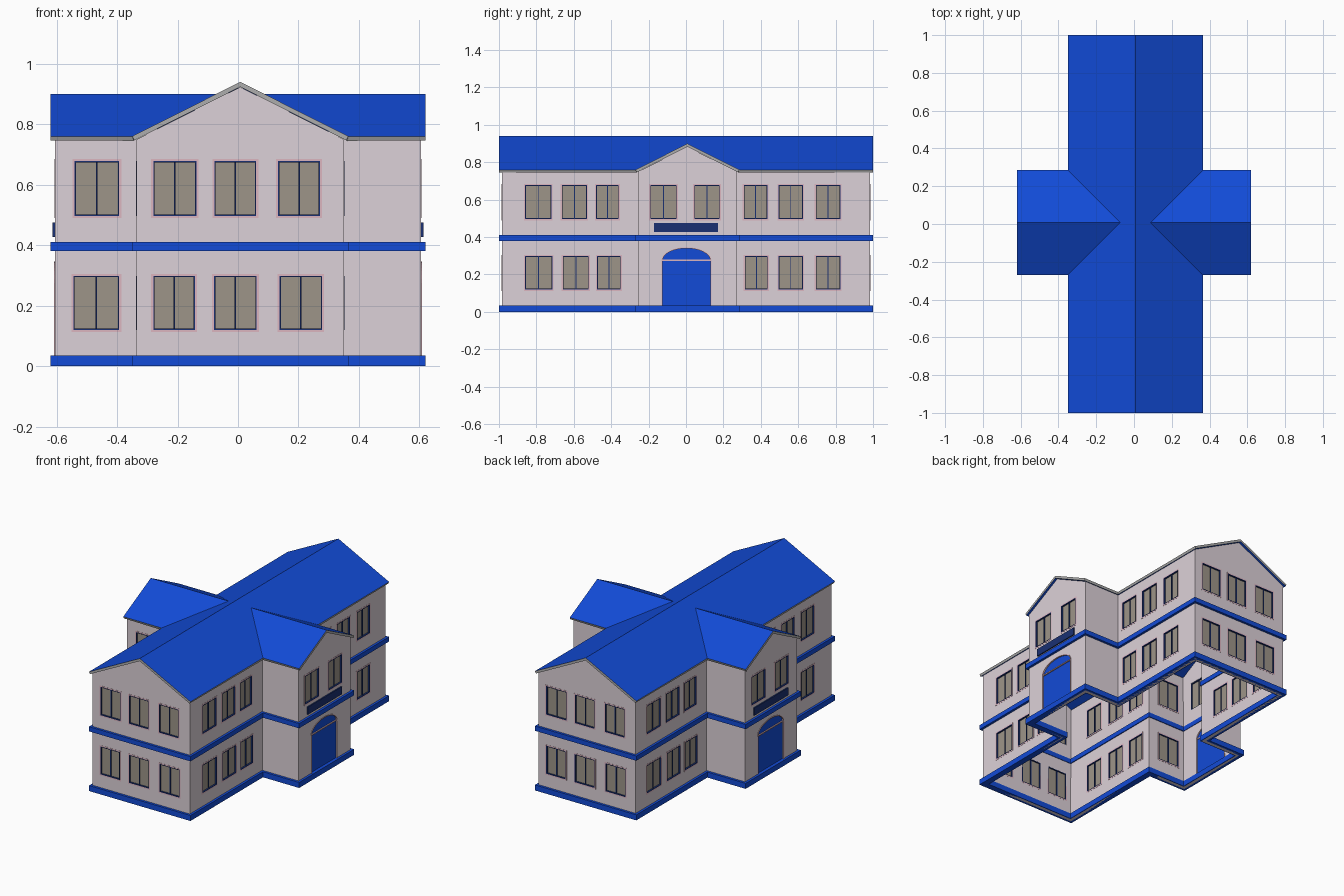
import bpy, bmesh, math

if "Cube" in bpy.data.objects:
    bpy.data.objects.remove(bpy.data.objects["Cube"])

C = 0.0075            # centre line of the roof ridges
WALL_IN = 0.015       # walls sit this far inside roof and bands
THICK = 0.02


def material(name, rgb):
    m = bpy.data.materials.new(name)
    m.diffuse_color = (*rgb, 1)
    m.use_nodes = True
    m.node_tree.nodes["Principled BSDF"].inputs["Base Color"].default_value = m.diffuse_color
    return m


WALL = material("wall_paint", (0.72, 0.64, 0.69))
BLUE = material("blue", (0.006, 0.07, 0.68))
NAVY = material("navy", (0.01, 0.03, 0.17))
GLASS = material("glass", (0.34, 0.30, 0.25))
PINK = material("pink_trim", (0.72, 0.47, 0.53))
FASCIA = material("fascia_grey", (0.42, 0.42, 0.42))


def finish(bm, name, mats, recalc=True):
    if recalc:
        bmesh.ops.recalc_face_normals(bm, faces=bm.faces)
    me = bpy.data.meshes.new(name)
    bm.to_mesh(me)
    bm.free()
    ob = bpy.data.objects.new(name, me)
    bpy.context.collection.objects.link(ob)
    for m in mats:
        me.materials.append(m)
    return ob


def prism(bm, pts, place, d0, d1):
    lo = [bm.verts.new(place(u, v, d0)) for u, v in pts]
    hi = [bm.verts.new(place(u, v, d1)) for u, v in pts]
    n = len(pts)
    bm.faces.new(lo[::-1])
    bm.faces.new(hi)
    for i in range(n):
        j = (i + 1) % n
        bm.faces.new((lo[i], lo[j], hi[j], hi[i]))


def ring(bm, outer, inner, place, d0, d1):
    n = len(outer)
    loops = [[bm.verts.new(place(u, v, d)) for u, v in pts]
             for pts, d in ((outer, d0), (outer, d1), (inner, d1), (inner, d0))]
    for k in range(4):
        a, b = loops[k], loops[(k + 1) % 4]
        for i in range(n):
            j = (i + 1) % n
            bm.faces.new((a[i], a[j], b[j], b[i]))


def rect(u0, u1, v0, v1, g=0.0):
    return [(u0 - g, v0 - g), (u1 + g, v0 - g), (u1 + g, v1 + g), (u0 - g, v1 + g)]


def cross(i):
    """Cross-shaped plan, inset by i, counter-clockwise."""
    X, Y, a, b = 0.62 - i, 1 - i, 0.3575 - i, 0.2775 - i
    return [(C - a, -Y), (C + a, -Y), (C + a, C - b), (X, C - b), (X, C + b), (C + a, C + b),
            (C + a, Y), (C - a, Y), (C - a, C + b), (-X, C + b), (-X, C - b), (C - a, C - b)]


def facade(axis, pos, sign, flip=False):
    """Maps (along wall, height, outward depth) to world space."""
    def place(u, z, d):
        u = 2 * C - u if flip else u
        p = pos + sign * d
        return (u, p, z) if axis == "y" else (p, u, z)
    return place


# Window layout: spans along the wall per storey
UP, LOW = (0.497, 0.678), (0.12, 0.298)
end_up = [(-0.28, -0.138), (-0.078, 0.06), (0.133, 0.271)]
end_low = [(-0.28, -0.143), (-0.079, 0.062), (0.138, 0.278)]
side_up = [(-0.86, -0.72), (-0.664, -0.53), (-0.48, -0.36),
           (0.31, 0.435), (0.495, 0.625), (0.695, 0.825)]
side_low = [(-0.86, -0.715), (-0.658, -0.52), (-0.475, -0.35),
            (0.315, 0.437), (0.495, 0.625), (0.695, 0.825)]
wing_up = [(-0.19, -0.05), (0.045, 0.18)]

x_main, x_wing, y_end, y_wing = 0.3425, 0.605, 0.985, 0.2625
groups = [
    (facade("y", -y_end, -1), end_up, end_low),
    (facade("y", y_end, 1, True), end_up, end_low),
    (facade("x", C + x_main, 1), side_up, side_low),
    (facade("x", C - x_main, -1, True), side_up, side_low),
    (facade("x", x_wing, 1), wing_up, []),
    (facade("x", -x_wing, -1, True), wing_up, []),
    (facade("y", C - y_wing, -1), [(-0.54, -0.393)], [(-0.544, -0.393)]),
]

cut, trim, frame, pane = (bmesh.new() for _ in range(4))
for place, ups, lows in groups:
    for spans, (z0, z1) in ((ups, UP), (lows, LOW)):
        for u0, u1 in spans:
            r, inner, mid = rect(u0, u1, z0, z1), rect(u0, u1, z0, z1, -0.004), (u0 + u1) / 2
            prism(cut, r, place, -0.06, 0.03)
            ring(trim, rect(u0, u1, z0, z1, 0.007), r, place, -THICK - 0.001, 0.001)
            ring(frame, r, inner, place, -THICK - 0.001, 0.0015)
            prism(frame, rect(mid - 0.0025, mid + 0.0025, z0, z1), place, -0.018, -0.004)
            prism(pane, inner, place, -0.013, -0.009)

# Arched entrances on both wings, with blank sign boards above
D0, D1, SPRING, TOP = -0.125, 0.13, 0.275, 0.34


def arch(g=0.0):
    m, h = (D0 + D1) / 2, (D1 - D0) / 2 + g
    pts = [(m - h, 0.02), (m + h, 0.02)]
    return pts + [(m + h * math.cos(t), SPRING + (TOP - SPRING + g) * math.sin(t))
                  for t in (math.pi * k / 16 for k in range(17))]


door, sign = bmesh.new(), bmesh.new()
for place in (groups[4][0], groups[5][0]):
    prism(cut, arch(), place, -0.06, 0.03)
    ring(trim, arch(0.006), arch(), place, -THICK - 0.001, 0.003)
    prism(trim, rect(D0, D1, SPRING - 0.003, SPRING + 0.004), place, -0.018, 0.001)
    prism(door, arch(), place, -0.014, -0.006)
    prism(sign, rect(-0.17, 0.17, 0.427, 0.475), place, -0.001, 0.008)

finish(trim, "opening_trim", [PINK])
finish(frame, "window_frames", [NAVY])
finish(pane, "window_panes", [GLASS])
finish(door, "entrance_doors", [BLUE])
finish(sign, "sign_boards", [NAVY])
cutter = finish(cut, "opening_cutter", [])
cutter.hide_render = True

# Hollow walls: open shell with four gable ends, thickened and pierced
bm = bmesh.new()
plan = cross(WALL_IN)
low = [bm.verts.new((x, y, 0)) for x, y in plan]
high = [bm.verts.new((x, y, 0.75)) for x, y in plan]
for i in range(12):
    j = (i + 1) % 12
    loop = [low[i], low[j], high[j]]
    if i % 3 == 0:
        (x0, y0), (x1, y1) = plan[i], plan[j]
        apex = 0.923 if i % 6 == 0 else 0.883
        loop.append(bm.verts.new(((x0 + x1) / 2, (y0 + y1) / 2, apex)))
    bm.faces.new(loop + [high[i]])
walls = finish(bm, "walls", [WALL], recalc=False)
sol = walls.modifiers.new("thickness", "SOLIDIFY")
sol.thickness, sol.offset, sol.use_even_offset = THICK, -1, True
cutmod = walls.modifiers.new("openings", "BOOLEAN")
cutmod.operation, cutmod.object, cutmod.solver = "DIFFERENCE", cutter, "EXACT"
bpy.context.view_layer.objects.active = walls
for name in ("thickness", "openings"):
    bpy.ops.object.modifier_apply(modifier=name)
bpy.data.objects.remove(cutter)

# Base and storey bands
for name, z0, z1 in (("base_band", 0, 0.035), ("storey_band", 0.38, 0.41)):
    bm = bmesh.new()
    ring(bm, cross(0), cross(0.04), lambda x, y, z: (x, y, z), z0, z1)
    finish(bm, name, [BLUE])

# Crossed gable roof with valleys, grey fascia around the rim
EAVE, RIDGE, WING_RIDGE = 0.76, 0.94, 0.90
A, B = 0.3575, 0.2775
bm = bmesh.new()
valley = A * (RIDGE - WING_RIDGE) / (RIDGE - EAVE)
ridge = [(C, 1, RIDGE), (C, -1, RIDGE)]
for s in (1, -1):
    e, peak = C + s * A, (C + s * valley, C, WING_RIDGE)
    faces = [[(e, -1, EAVE), (e, C - B, EAVE), peak, (e, C + B, EAVE), (e, 1, EAVE)] + ridge]
    for t in (1, -1):
        faces.append([(e, C + t * B, EAVE), (s * 0.62, C + t * B, EAVE),
                      (s * 0.62, C, WING_RIDGE), peak])
    for f in faces:
        bm.faces.new([bm.verts.new(p) for p in f])
bmesh.ops.remove_doubles(bm, verts=bm.verts, dist=1e-4)
bm.normal_update()
for f in bm.faces:
    if f.normal.z < 0:
        f.normal_flip()
roof = finish(bm, "roof", [BLUE, FASCIA], recalc=False)
sol = roof.modifiers.new("thickness", "SOLIDIFY")
sol.thickness, sol.offset, sol.use_even_offset = 0.015, -1, True
sol.material_offset_rim = 1
